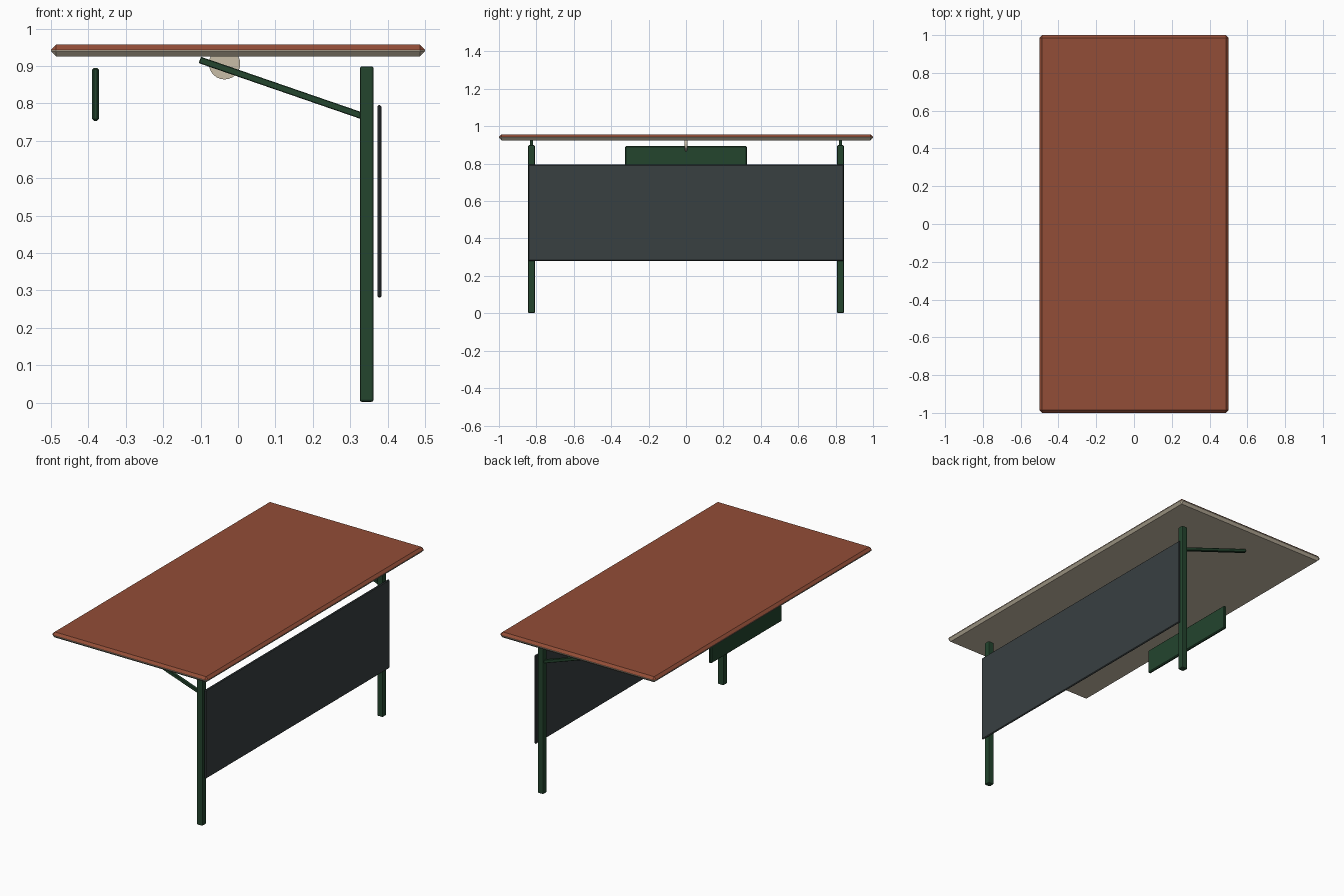
import bpy, bmesh, math
from mathutils import Matrix, Vector

cube = bpy.data.objects.get("Cube")
if cube:
    bpy.data.objects.remove(cube, do_unlink=True)


def material(name, rgb):
    m = bpy.data.materials.new(name)
    m.use_nodes = True
    m.diffuse_color = (*rgb, 1)
    m.node_tree.nodes["Principled BSDF"].inputs["Base Color"].default_value = (*rgb, 1)
    return m


BRICK = material("brick red", (0.29, 0.075, 0.038))
BEIGE = material("warm beige", (0.58, 0.51, 0.39))
GREEN = material("dark green", (0.017, 0.058, 0.027))
SLATE = material("slate grey", (0.04, 0.05, 0.053))


def finish(name, bm, *mats):
    bmesh.ops.recalc_face_normals(bm, faces=bm.faces)
    mesh = bpy.data.meshes.new(name)
    bm.to_mesh(mesh)
    bm.free()
    for m in mats:
        mesh.materials.append(m)
    ob = bpy.data.objects.new(name, mesh)
    bpy.context.collection.objects.link(ob)
    return ob


def box(size, centre, bevel, segments=1, angle=0):
    """Bevelled box, turned about y."""
    bm = bmesh.new()
    bmesh.ops.create_cube(bm, size=1, matrix=Matrix.Diagonal((*size, 1)))
    bmesh.ops.bevel(bm, geom=bm.edges[:], offset=bevel, segments=segments,
                    profile=0.5, affect='EDGES')
    bm.transform(Matrix.Translation(centre) @ Matrix.Rotation(angle, 4, 'Y'))
    return bm


# Roof slab: brick above its rim, beige rim and underside
roof = finish("roof", box((1, 2, 0.032), (0, 0, 0.941), 0.014), BRICK, BEIGE)
for face in roof.data.polygons:
    face.material_index = 0 if face.center.z > 0.9415 else 1

# Posts with sloping brackets that carry the roof
low, high = Vector((0.345, 0, 0.762)), Vector((-0.102, 0, 0.916))
span = high - low
tilt = math.atan2(span.z, -span.x)
for side, y in (("front", -0.826), ("back", 0.826)):
    finish(side + "_post", box((0.037, 0.037, 0.897), (0.344, y, 0.4505), 0.006, 2), GREEN)
    middle = (low + high) / 2 + Vector((0, y, 0))
    finish(side + "_bracket",
           box((span.length, 0.018, 0.018), middle, 0.002, 1, tilt), GREEN)

# Rear windscreen panel and roof-edge sign board
finish("windscreen_panel", box((0.011, 1.685, 0.515), (0.378, 0, 0.538), 0.004), SLATE)
finish("sign_board", box((0.018, 0.65, 0.142), (-0.381, 0, 0.824), 0.005), GREEN)

# Round hanging disc: thin rim with a raised face on both sides
for part, radius, depth in (("disc_rim", 0.042, 0.012), ("disc_face", 0.035, 0.016)):
    bm = bmesh.new()
    bmesh.ops.create_cone(bm, cap_ends=True, segments=24, radius1=radius,
                          radius2=radius, depth=depth)
    bm.transform(Matrix.Translation((-0.036, 0, 0.906)) @ Matrix.Rotation(math.pi / 2, 4, 'X'))
    finish(part, bm, BEIGE)
